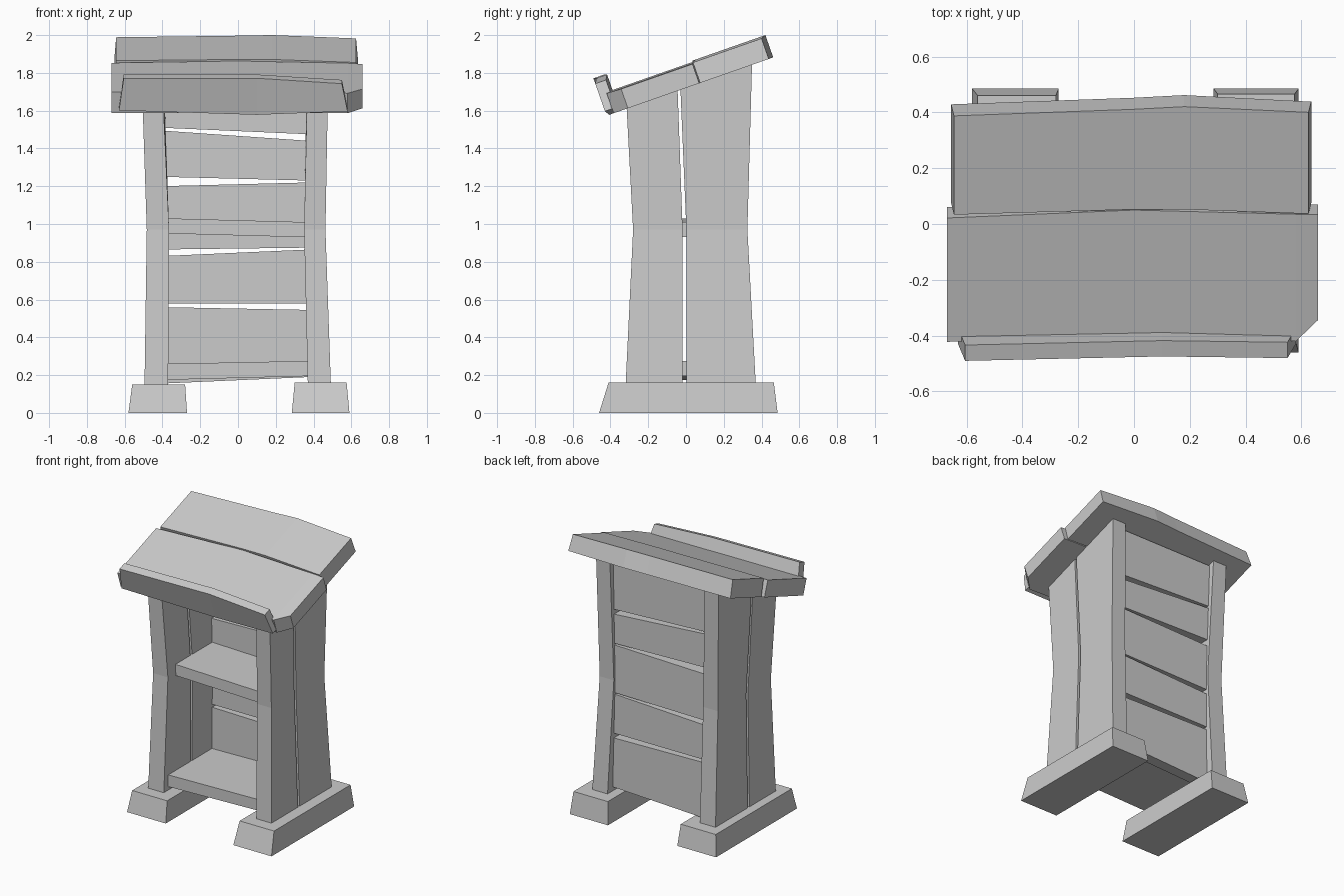
import bpy, bmesh, math
from mathutils import Vector

cube = bpy.data.objects.get("Cube")
if cube:
    bpy.data.objects.remove(cube, do_unlink=True)

# One plain grey for the whole piece
grey = bpy.data.materials.new("plain_grey")
grey.use_nodes = True
COLOUR = (0.6, 0.6, 0.6, 1)
grey.diffuse_color = COLOUR
grey.node_tree.nodes["Principled BSDF"].inputs["Base Color"].default_value = COLOUR


def loft(name, sections):
    """Skin a chain of four-sided sections and cap both ends."""
    bm = bmesh.new()
    rings = [[bm.verts.new(p) for p in s] for s in sections]
    for a, b in zip(rings, rings[1:]):
        for i in range(4):
            j = (i + 1) % 4
            bm.faces.new((a[i], a[j], b[j], b[i]))
    bm.faces.new(rings[0][::-1])
    bm.faces.new(rings[-1])
    bmesh.ops.recalc_face_normals(bm, faces=bm.faces)
    mesh = bpy.data.meshes.new(name)
    bm.to_mesh(mesh)
    bm.free()
    mesh.materials.append(grey)
    obj = bpy.data.objects.new(name, mesh)
    bpy.context.collection.objects.link(obj)


def flat(x0, x1, y0, y1, height):
    """Horizontal section; height is a function of y."""
    return [(x, y, height(y)) for x, y in ((x0, y0), (x1, y0), (x1, y1), (x0, y1))]


def upright(x, y0, y1, z0, z1):
    """Section across a board that runs along x."""
    return [(x, y0, z0), (x, y1, z0), (x, y1, z1), (x, y0, z1)]


# Tilted desk frame: s runs up the slope, t points out of the top
TILT = math.radians(19.3)
ORIGIN = Vector((0, 0.07, 1.745))
ALONG = Vector((0, math.cos(TILT), math.sin(TILT)))
OUT = Vector((0, -math.sin(TILT), math.cos(TILT)))


def desk(x, s0, s1, t0, t1, taper=0.0):
    side = Vector((x, 0, 0))
    inset = Vector((taper, 0, 0))
    return [ORIGIN + side + ALONG * s + OUT * t + (inset if t == t1 else Vector())
            for s, t in ((s0, t0), (s1, t0), (s1, t1), (s0, t1))]


def under_desk(y):
    return ORIGIN.z + math.tan(TILT) * (y - ORIGIN.y) + 0.02


# Feet, slightly narrower at the top
loft("right_foot", [flat(-0.58, -0.27, -0.44, 0.485, lambda y: 0),
                    flat(-0.56, -0.28, -0.41, 0.46, lambda y: 0.15)])
loft("left_foot", [flat(0.285, 0.59, -0.46, 0.485, lambda y: 0),
                   flat(0.30, 0.575, -0.41, 0.465, lambda y: 0.16)])

# Side walls: two waisted planks each
widths = {"right": ((-0.495, -0.37), (-0.483, -0.365), (-0.505, -0.395)),
          "left": ((0.37, 0.492), (0.35, 0.463), (0.365, 0.475))}
depths = {"front": ((-0.32, -0.018), (-0.28, -0.018), (-0.315, -0.045)),
          "back": ((0.002, 0.37), (0.002, 0.325), (-0.03, 0.35))}
levels = (lambda y: 0.14, lambda y: 0.97, under_desk)
for side, xs in widths.items():
    for end, ys in depths.items():
        loft(f"{side}_{end}_side_plank",
             [flat(*x, *y, h) for x, y, h in zip(xs, ys, levels)])

# Back slats: bottom and top heights at the right and left ends
slats = (((0.155, 0.56), (0.19, 0.545)),
         ((0.58, 0.83), (0.58, 0.865)),
         ((0.865, 1.20), (0.875, 1.22)),
         ((1.25, 1.495), (1.23, 1.44)),
         ((1.51, 1.82), (1.475, 1.82)))
for i, (r, l) in enumerate(slats):
    loft(f"back_slat_{i + 1}", [upright(-0.41, 0.23, 0.31, *r),
                                upright(0.38, 0.23, 0.31, *l)])

# Shelves
loft("lower_shelf", [upright(-0.38, -0.27, 0.25, 0.175, 0.26),
                     upright(0.38, -0.27, 0.25, 0.195, 0.275)])
loft("upper_shelf", [upright(-0.38, -0.19, 0.25, 0.95, 1.03),
                     upright(0.36, -0.19, 0.25, 0.93, 1.01)])

# Desk top: two bowed planks, the front one with a clipped corner
loft("desk_back_plank", [desk(-0.655, 0.005, 0.38, 0, 0.125, 0.01),
                         desk(0.0, 0.025, 0.405, 0, 0.125),
                         desk(0.18, 0.025, 0.415, 0, 0.125),
                         desk(0.635, 0.005, 0.39, 0, 0.115, -0.01)])
loft("desk_front_plank", [desk(-0.67, -0.48, -0.01, 0, 0.118),
                          desk(0.0, -0.465, 0.02, 0, 0.118),
                          desk(0.58, -0.48, 0.002, 0, 0.112),
                          desk(0.66, -0.40, 0.0, 0, 0.108)])

# Lip that holds the pages
loft("page_lip", [desk(-0.63, -0.52, -0.46, 0.03, 0.21, 0.025),
                  desk(0.1, -0.505, -0.445, 0.0, 0.205),
                  desk(0.58, -0.52, -0.46, 0.025, 0.18, -0.03)])
